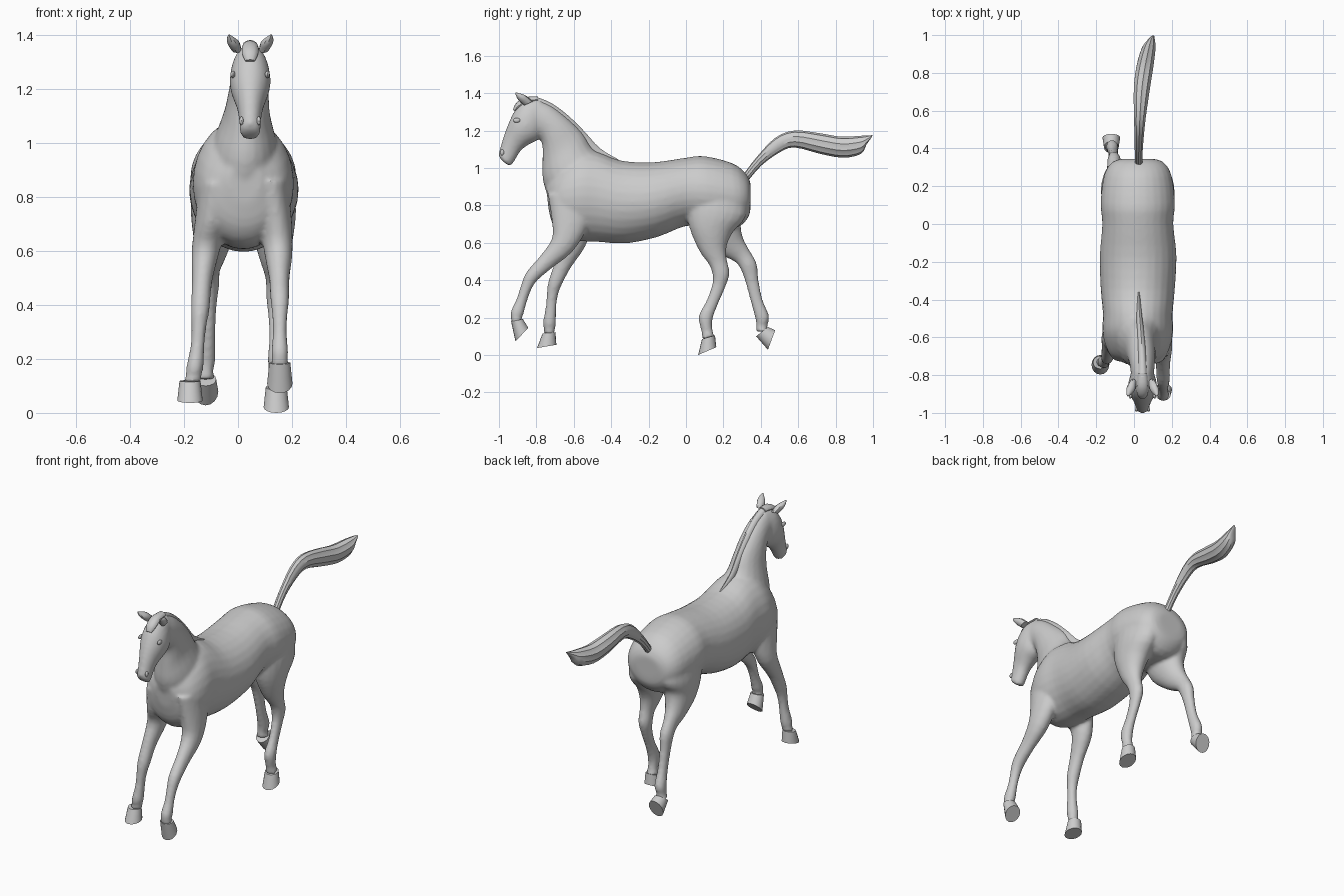
import bpy, bmesh, math
from mathutils import Vector


def spline(a, b, c, d, t):
    return tuple(0.5 * (2 * q + (r - p) * t + (2 * p - 5 * q + 4 * r - s) * t * t
                        + (3 * q - p - 3 * r + s) * t ** 3) for p, q, r, s in zip(a, b, c, d))


def loft(bm, sections, sides=20, steps=3, groove=0.0):
    """Skin elliptical sections: (y1, z1, y2, z2, x centre, half width)."""
    last, rows = len(sections) - 1, []
    for i in range(last):
        a, b, c, d = (sections[min(max(k, 0), last)] for k in range(i - 1, i + 3))
        rows += [spline(a, b, c, d, k / steps) for k in range(steps)]
    rows.append(sections[-1])
    rings = []
    for y1, z1, y2, z2, x, w in rows:
        mid = Vector((x, (y1 + y2) / 2, (z1 + z2) / 2))
        u = Vector((0, y1 - y2, z1 - z2)) / 2
        ring = []
        for k in range(sides):
            a = math.tau * k / sides
            g = 1 - groove * (k % 2)
            ring.append(bm.verts.new(mid + g * (u * math.cos(a) + Vector((w * math.sin(a), 0, 0)))))
        rings.append(ring)
    for r, s in zip(rings, rings[1:]):
        for k in range(sides):
            j = (k + 1) % sides
            bm.faces.new((r[k], r[j], s[j], s[k]))
    bm.faces.new(rings[0])
    bm.faces.new(rings[-1])


def leg(bm, path, sizes):
    """Tube along joints (x, y, z) with (half depth, half width) sizes."""
    sections = []
    for i, ((x, y, z), (d, w)) in enumerate(zip(path, sizes)):
        p, q = path[max(i - 1, 0)], path[min(i + 1, len(path) - 1)]
        t = Vector((q[1] - p[1], q[2] - p[2])).normalized() * d
        sections.append((y + t.y, z - t.x, y - t.y, z + t.x, x, w))
    loft(bm, sections)


def finish(bm, name, angle=40):
    bmesh.ops.recalc_face_normals(bm, faces=bm.faces)
    me = bpy.data.meshes.new(name)
    bm.to_mesh(me)
    bm.free()
    ob = bpy.data.objects.new(name, me)
    bpy.context.collection.objects.link(ob)
    bpy.ops.object.select_all(action='DESELECT')
    ob.select_set(True)
    bpy.context.view_layer.objects.active = ob
    bpy.ops.object.shade_smooth_by_angle(angle=math.radians(angle))
    return ob


def part(name, sections, **kw):
    bm = bmesh.new()
    loft(bm, sections, **kw)
    return finish(bm, name)


body = bmesh.new()

# torso, rump to chest
loft(body, [
    (.345, .92, .345, .80, .02, .08), (.32, .97, .335, .74, .02, .135),
    (.25, 1.025, .27, .68, .02, .178), (.10, 1.063, .12, .68, .02, .197),
    (0, 1.055, 0, .69, .02, .188), (-.18, 1.03, -.15, .632, .022, .203),
    (-.35, 1.04, -.32, .597, .02, .197), (-.47, 1.085, -.47, .605, .02, .185),
    (-.56, 1.09, -.58, .61, .02, .187), (-.64, 1.05, -.66, .63, .022, .17),
    (-.70, .99, -.71, .69, .022, .135), (-.75, .93, -.735, .78, .025, .06)], sides=28)

# neck
loft(body, [
    (-.42, 1.05, -.73, .82, .022, .14), (-.50, 1.105, -.765, .93, .027, .112),
    (-.55, 1.185, -.768, 1.03, .033, .085), (-.63, 1.265, -.768, 1.12, .04, .074),
    (-.72, 1.335, -.79, 1.17, .044, .065), (-.80, 1.37, -.83, 1.17, .045, .06)])

# head
loft(body, [
    (-.78, 1.37, -.77, 1.22, .045, .05), (-.86, 1.362, -.775, 1.17, .045, .069),
    (-.91, 1.315, -.80, 1.145, .045, .076), (-.94, 1.26, -.84, 1.125, .045, .069),
    (-.968, 1.19, -.885, 1.09, .045, .05), (-.99, 1.12, -.915, 1.04, .045, .04),
    (-1.002, 1.07, -.935, 1.013, .045, .038), (-.985, 1.04, -.952, 1.015, .045, .025)])

# front legs
front = [(.12, .065), (.10, .06), (.066, .052), (.046, .038), (.037, .035),
         (.030, .028), (.029, .026), (.035, .032), (.029, .029), (.031, .036)]
leg(body, [(.12, -.62, .86), (.14, -.62, .71), (.15, -.66, .59), (.153, -.745, .50), (.155, -.825, .42),
           (.155, -.857, .355), (.155, -.879, .29), (.155, -.903, .225), (.155, -.908, .20), (.155, -.903, .178)], front)
leg(body, [(-.08, -.61, .86), (-.10, -.60, .71), (-.12, -.60, .60), (-.133, -.655, .49), (-.14, -.70, .385),
           (-.145, -.715, .32), (-.15, -.722, .25), (-.16, -.73, .17), (-.165, -.73, .135), (-.17, -.732, .112)], front)

# hind legs
hind = [(.155, .08), (.16, .088), (.118, .078), (.075, .055), (.05, .038), (.046, .036),
        (.036, .029), (.032, .026), (.038, .032), (.030, .028), (.034, .036)]
leg(body, [(.115, .17, .90), (.127, .165, .77), (.13, .135, .67), (.135, .145, .57), (.14, .17, .50), (.14, .187, .435),
           (.14, .175, .37), (.142, .14, .28), (.142, .105, .20), (.142, .112, .13), (.142, .12, .092)], hind)
leg(body, [(-.075, .17, .90), (-.087, .175, .77), (-.09, .185, .67), (-.10, .245, .585), (-.105, .30, .53), (-.105, .335, .475),
           (-.108, .352, .40), (-.11, .378, .29), (-.115, .408, .20), (-.12, .405, .155), (-.12, .407, .125)], hind)

# fuse the lofts into one continuous skin
skin = finish(body, "body")
fuse = skin.modifiers.new("fuse", 'REMESH')
fuse.mode = 'VOXEL'
fuse.voxel_size = 0.010
fuse.use_smooth_shade = True
relax = skin.modifiers.new("relax", 'SMOOTH')
relax.factor = 0.5
relax.iterations = 6

# hooves: coronet front/back, then sole toe/heel
hooves = {
    "front_right_hoof": (.155, (-.935, .18, -.872, .192), (-.912, .073, -.843, .145)),
    "front_left_hoof": (-.178, (-.767, .115, -.698, .122), (-.797, .037, -.693, .055)),
    "hind_right_hoof": (.142, (.085, .085, .155, .105), (.065, 0, .162, .042)),
    "hind_left_hoof": (-.12, (.375, .10, .438, .15), (.438, .028, .477, .132)),
}
for name, (x, top, sole) in hooves.items():
    part(name, [top + (x, .039), sole + (x, .047)], sides=16, steps=2)

# ears
for side, name in ((-1, "left_ear"), (1, "right_ear")):
    part(name, [
        (-.865, 1.335, -.82, 1.355, .045 + side * .05, .018),
        (-.895, 1.362, -.85, 1.383, .045 + side * .062, .023),
        (-.908, 1.385, -.88, 1.396, .045 + side * .072, .014),
        (-.913, 1.402, -.909, 1.404, .045 + side * .078, .002)], sides=10)

# eyes and nostrils
for name, y, z, off, size in (("eye", -.905, 1.255, .064, (.009, .02, .013)),
                              ("nostril", -.983, 1.083, .032, (.008, .011, .016))):
    for side in (-1, 1):
        bm = bmesh.new()
        bmesh.ops.create_uvsphere(bm, u_segments=12, v_segments=8, radius=1)
        bmesh.ops.scale(bm, vec=size, verts=bm.verts)
        bmesh.ops.translate(bm, vec=(.045 + side * off, y, z), verts=bm.verts)
        finish(bm, ("left_" if side < 0 else "right_") + name)

# mane along the crest, and forelock
part("mane", [
    (-.36, 1.045, -.38, 1.02, .025, .006), (-.46, 1.105, -.52, 1.07, .028, .015),
    (-.54, 1.192, -.60, 1.15, .034, .02), (-.625, 1.276, -.67, 1.23, .04, .022),
    (-.72, 1.347, -.745, 1.30, .044, .022), (-.81, 1.383, -.81, 1.34, .045, .024)], sides=12)
part("forelock", [
    (-.79, 1.382, -.79, 1.35, .045, .024), (-.86, 1.378, -.845, 1.34, .045, .03),
    (-.91, 1.345, -.88, 1.32, .045, .03), (-.925, 1.31, -.91, 1.30, .045, .018)], sides=12)

# tail with strand grooves
part("tail", [
    (.31, .97, .335, .935, .025, .02), (.375, 1.055, .405, 1.015, .025, .022),
    (.475, 1.16, .50, 1.083, .028, .027), (.58, 1.2, .58, 1.11, .032, .034),
    (.72, 1.185, .72, 1.075, .042, .045), (.83, 1.167, .84, 1.055, .058, .047),
    (.93, 1.172, .935, 1.075, .078, .038), (.975, 1.174, .965, 1.125, .09, .022),
    (.998, 1.176, .992, 1.163, .10, .008)], groove=.09)
